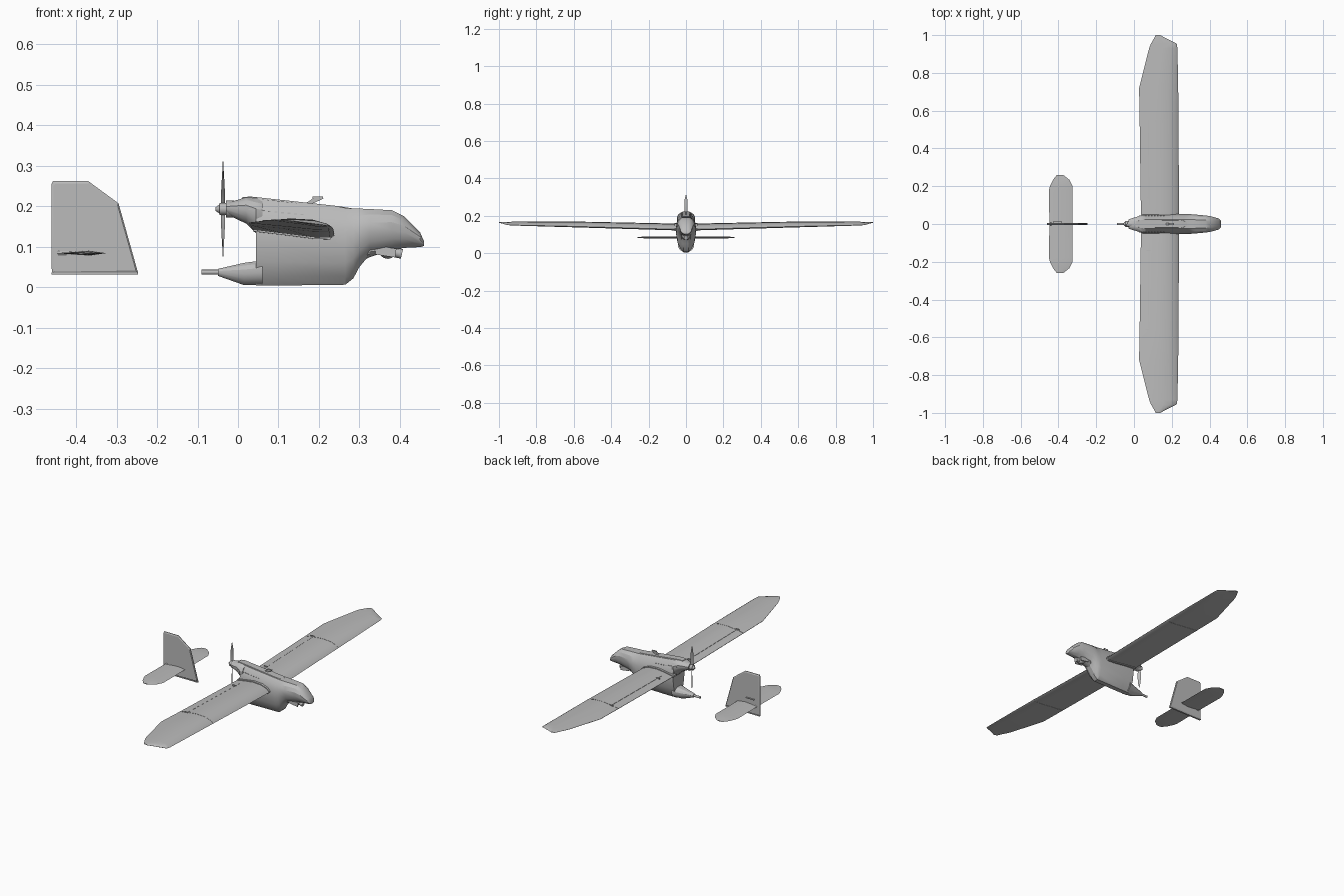
import bpy, bmesh, math
from mathutils import Vector, Matrix

cube = bpy.data.objects.get("Cube")
if cube:
    bpy.data.objects.remove(cube, do_unlink=True)

grey = bpy.data.materials.new("light grey")
grey.use_nodes = True
grey.diffuse_color = (0.5, 0.5, 0.5, 1)
grey.node_tree.nodes["Principled BSDF"].inputs["Base Color"].default_value = (0.5, 0.5, 0.5, 1)


def finish(name, bm, angle=25, mirror=False):
    bmesh.ops.recalc_face_normals(bm, faces=bm.faces[:])
    mesh = bpy.data.meshes.new(name)
    bm.to_mesh(mesh)
    bm.free()
    mesh.materials.append(grey)
    ob = bpy.data.objects.new(name, mesh)
    bpy.context.collection.objects.link(ob)
    if mirror:
        mod = ob.modifiers.new("mirror", 'MIRROR')
        mod.use_axis = (False, True, False)
    bpy.ops.object.select_all(action='DESELECT')
    ob.select_set(True)
    bpy.context.view_layer.objects.active = ob
    bpy.ops.object.shade_smooth_by_angle(angle=math.radians(angle))
    return ob


def loft(name, rings, angle=25, mirror=False):
    bm = bmesh.new()
    loops = [[bm.verts.new(p) for p in ring] for ring in rings]
    n = len(loops[0])
    for a, b in zip(loops, loops[1:]):
        for i in range(n):
            bm.faces.new((a[i], a[(i + 1) % n], b[(i + 1) % n], b[i]))
    bm.faces.new(loops[0])
    bm.faces.new(loops[-1])
    return finish(name, bm, angle, mirror)


def box(name, centre, size, mirror=False, turn=0):
    bm = bmesh.new()
    m = Matrix.Translation(centre) @ Matrix.Rotation(turn, 4, 'Y') @ Matrix.Diagonal((*size, 1))
    bmesh.ops.create_cube(bm, size=1, matrix=m)
    return finish(name, bm, 25, mirror)


def rod(name, start, end, r1, r2=None, sides=16):
    a, b = Vector(start), Vector(end)
    bm = bmesh.new()
    m = Matrix.Translation((a + b) / 2) @ (b - a).to_track_quat('Z', 'Y').to_matrix().to_4x4()
    bmesh.ops.create_cone(bm, cap_ends=True, segments=sides, radius1=r1,
                          radius2=r1 if r2 is None else r2, depth=(b - a).length, matrix=m)
    return finish(name, bm, 40)


# Fuselage sections: half of an egg-shaped polygon as (width, height) fractions
SECTION = [(0.25, 0), (0.6, 0.11), (0.86, 0.28), (1, 0.5), (1, 0.7), (0.8, 0.88), (0.45, 1)]


def hull(name, stations, section=SECTION, angle=25):
    rings = []
    for x, top, low, w in stations:
        half = [(w * u, low + (top - low) * v) for u, v in section]
        rings.append([(x, y, z) for y, z in half] + [(x, -y, z) for y, z in reversed(half)])
    return loft(name, rings, angle)


hull("fuselage", [
    (0.045, 0.219, 0.004, 0.05), (0.1, 0.213, 0.004, 0.053), (0.265, 0.196, 0.006, 0.053),
    (0.285, 0.194, 0.022, 0.052), (0.30, 0.194, 0.05, 0.052), (0.325, 0.193, 0.08, 0.05),
    (0.38, 0.19, 0.092, 0.045), (0.41, 0.175, 0.097, 0.04), (0.45, 0.135, 0.099, 0.029),
    (0.46, 0.112, 0.102, 0.018)])
hull("motor_pod", [(-0.03, 0.207, 0.181, 0.024), (0.02, 0.222, 0.157, 0.04),
                   (0.045, 0.22, 0.132, 0.049), (0.06, 0.216, 0.132, 0.045)])
hull("boom_socket", [(-0.05, 0.045, 0.028, 0.011), (0.015, 0.06, 0.005, 0.028),
                     (0.06, 0.066, 0.005, 0.042)])
rod("boom_stub", (-0.09, 0, 0.037), (-0.04, 0, 0.037), 0.006)
FLAT = [(1, 0), (0.8, 1)]
hull("top_hatch", [(0.01, 0.222, 0.205, 0.018), (0.03, 0.224, 0.21, 0.022),
                   (0.25, 0.2, 0.188, 0.025), (0.28, 0.195, 0.185, 0.014)], FLAT)

# Cooling slots along the pod sides
for i in range(9):
    box("cooling_slot", (0.03 + i * 0.016, 0, 0.192 - i * 0.0016), (0.007, 0.091, 0.003))

# Nose camera in its cradle
bm = bmesh.new()
bmesh.ops.create_uvsphere(bm, u_segments=20, v_segments=12, radius=0.022,
                          matrix=Matrix.Translation((0.37, 0, 0.092)))
finish("camera_ball", bm, 40)
rod("camera_lens", (0.37, 0, 0.09), (0.405, 0, 0.082), 0.012)
box("camera_arm", (0.365, 0.024, 0.088), (0.05, 0.005, 0.022), True, 0.15)
hull("camera_fairing", [(0.31, 0.1, 0.067, 0.02), (0.325, 0.1, 0.074, 0.028),
                        (0.35, 0.1, 0.082, 0.026)])

# Antenna fin on the back
loft("antenna", [[(x, y, z) for x, z in [(0.16, 0.203), (0.185, 0.207), (0.212, 0.219),
     (0.19, 0.224), (0.178, 0.214)]] for y in (-0.004, 0.004)])
box("antenna_tip", (0.197, 0, 0.222), (0.025, 0.01, 0.003))

# Motor, hub and two-blade propeller
AXIS = Vector((-0.037, 0, 0.193))
rod("motor", (-0.03, 0, 0.193), (-0.01, 0, 0.193), 0.021)
rod("propeller_hub", (-0.046, 0, 0.193), (-0.028, 0, 0.193), 0.015)
rod("spinner", (-0.046, 0, 0.193), (-0.056, 0, 0.193), 0.011, 0.004)
for side in (1, -1):
    rings = []
    for r, w, twist in [(0.005, 0.005, 0.9), (0.03, 0.009, 0.6), (0.06, 0.01, 0.4),
                        (0.095, 0.007, 0.25), (0.117, 0.002, 0.15)]:
        ring = []
        for a, b in [(-w, 0), (0, 0.0015), (w, 0), (0, -0.0015)]:
            y = a * math.cos(twist) - b * math.sin(twist)
            x = a * math.sin(twist) + b * math.cos(twist)
            ring.append(AXIS + Vector((x, side * y, side * r)))
        rings.append(ring)
    loft("propeller_blade", rings)

# Wing stations: y, trailing x, leading x, trailing z, leading z, thickness
WING = [(0.03, 0.037, 0.238, 0.142, 0.127, 0.03), (0.55, 0.03, 0.236, 0.154, 0.142, 0.026),
        (0.72, 0.027, 0.234, 0.159, 0.146, 0.022), (0.93, 0.08, 0.23, 0.166, 0.15, 0.013),
        (0.955, 0.09, 0.226, 0.167, 0.152, 0.01), (0.985, 0.107, 0.165, 0.166, 0.16, 0.006),
        (1.0, 0.115, 0.14, 0.165, 0.163, 0.003)]
UPPER = [(0, 0.03), (0.25, 0.45), (0.5, 0.78), (0.75, 0.8), (0.93, 0.45), (1, 0)]
LOWER = [(0.95, -0.22), (0.75, -0.28), (0.4, -0.15), (0, -0.03)]


def wing_at(y):
    for a, b in zip(WING, WING[1:]):
        if a[0] <= y <= b[0]:
            t = (y - a[0]) / (b[0] - a[0])
            return [p + (q - p) * t for p, q in zip(a, b)]


def airfoil(station, grow=0):
    y, xt, xl, zt, zl, th = station
    return [(xt + (xl - xt) * c, y, zt + (zl - zt) * c + h * th + math.copysign(grow, h))
            for c, h in UPPER + LOWER]


loft("wing", [airfoil(s) for s in WING], 30, True)
loft("wing_root_fairing", [airfoil(wing_at(y), 0.004) for y in (0.03, 0.062)], 30, True)
loft("wing_joint", [airfoil(wing_at(y), 0.001) for y in (0.553, 0.557)], 30, True)


# Hinge strip and control horns on the wing
def skin(y, c):
    s = wing_at(y)
    return (s[1] + (s[2] - s[1]) * c, y, s[3] + (s[4] - s[3]) * c + s[5] * (0.03 + 1.68 * c))


rings = []
for y in (0.1, 0.55):
    x, _, z = skin(y, 0.22)
    rings.append([(x - 0.002, y, z - 0.003), (x + 0.002, y, z - 0.003),
                  (x + 0.002, y, z + 0.001), (x - 0.002, y, z + 0.001)])
loft("flap_hinge", rings, 25, True)
for y in (0.14, 0.56):
    box("control_horn", skin(y, 0.2), (0.022, 0.004, 0.01), True)

# Fin
FIN = [(-0.46, 0.033), (-0.461, 0.255), (-0.457, 0.262), (-0.37, 0.262),
       (-0.295, 0.207), (-0.247, 0.036)]
loft("fin", [[(-0.35 + (x + 0.35) * k, y, 0.14 + (z - 0.14) * k) for x, z in FIN]
             for y, k in ((-0.005, 0.95), (-0.002, 1), (0.002, 1), (0.005, 0.95))], 15)
box("fin_foot", (-0.354, 0, 0.0335), (0.213, 0.01, 0.005))
box("rudder_horn", (-0.405, 0.004, 0.118), (0.05, 0.018, 0.003))

# Tailplane, lofted spanwise with a thin diamond section
rings = []
for y, back, front, th in [(0, -0.448, -0.325, 0.006), (0.18, -0.45, -0.325, 0.005),
                           (0.2, -0.445, -0.325, 0.005), (0.235, -0.428, -0.343, 0.004),
                           (0.26, -0.408, -0.375, 0.002)]:
    mid = back + (front - back) * 0.65
    rings.append([(back, y, 0.084), (mid, y, 0.084 + th), (front, y, 0.084), (mid, y, 0.084 - th)])
loft("tailplane", rings, 25, True)
rod("tailplane_mount", (-0.445, 0, 0.084), (-0.32, 0, 0.084), 0.007, 0.004)
